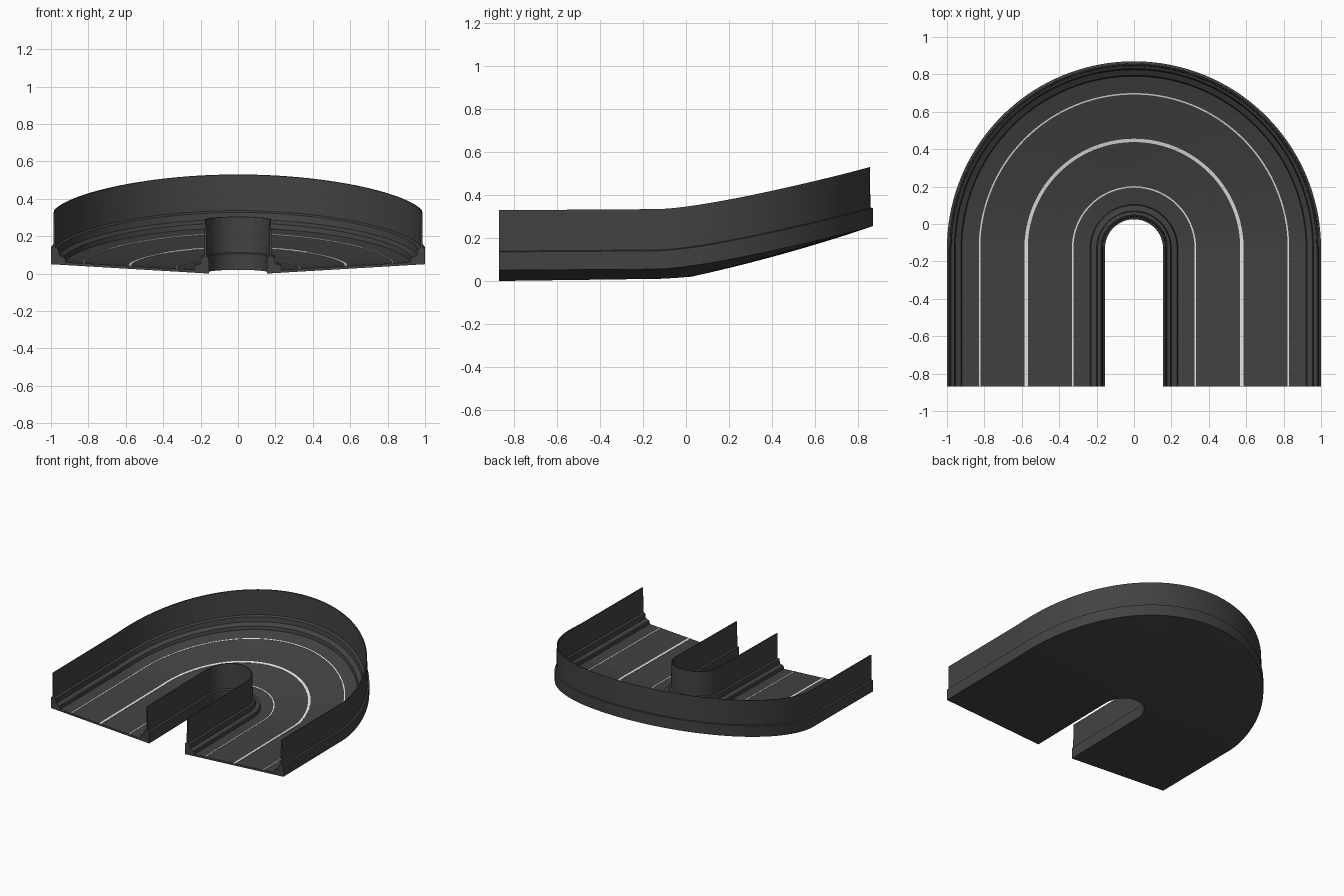
import bpy, bmesh, math

cube = bpy.data.objects.get("Cube")
if cube:
    bpy.data.objects.remove(cube, do_unlink=True)

INNER, OUTER = 0.155, 1.0      # radii of the two edges
FRONT, CENTRE = -0.87, -0.13   # y of the open ends and of the bend centre
ARC_STEPS, STRAIGHT_STEPS = 72, 6
THICK = 0.015                  # road slab thickness


def material(name, colour):
    mat = bpy.data.materials.new(name)
    mat.use_nodes = True
    mat.diffuse_color = colour
    mat.node_tree.nodes["Principled BSDF"].inputs["Base Color"].default_value = colour
    return mat


asphalt = material("dark grey", (0.055, 0.055, 0.055, 1))
paint = material("line white", (0.8, 0.8, 0.8, 1))

# Stations along the U: (direction x, direction y, centre y, straight rise, bend rise)
run = [i / STRAIGHT_STEPS for i in range(STRAIGHT_STEPS)]
stations = [(1, 0, FRONT + (CENTRE - FRONT) * t, t, 0) for t in run]
for i in range(ARC_STEPS + 1):
    a = math.pi * i / ARC_STEPS
    t = min(1, 2 * min(i, ARC_STEPS - i) / ARC_STEPS) ** 0.77
    stations.append((math.cos(a), math.sin(a), CENTRE, 1, t * t * (3 - 2 * t)))
stations += [(-1, 0, y, t, b) for _, _, y, t, b in reversed(stations[:STRAIGHT_STEPS])]


def place(r, h, station):
    """Point at radius r and height h above the banked underside."""
    dx, dy, cy, rise, bend = station
    s = (r - INNER) / (OUTER - INNER)
    low = 0.01 * rise + 0.01 * bend
    high = 0.05 + 0.005 * rise + 0.2 * bend
    base = low + (high - low) * s - 0.05 * bend * s * (1 - s)
    return (r * dx, cy + r * dy, base + h)


def sweep(name, loop, mat):
    """Sweep a closed (radius, height) loop along the U and cap both ends."""
    bm = bmesh.new()
    rings = [[bm.verts.new(place(r, h, st)) for r, h in loop] for st in stations]
    n = len(loop)
    for a, b in zip(rings, rings[1:]):
        for i in range(n):
            j = (i + 1) % n
            bm.faces.new((a[i], a[j], b[j], b[i]))
    bm.faces.new(rings[0])
    bm.faces.new(rings[-1][::-1])
    bmesh.ops.recalc_face_normals(bm, faces=bm.faces)
    mesh = bpy.data.meshes.new(name)
    bm.to_mesh(mesh)
    bm.free()
    mesh.materials.append(mat)
    obj = bpy.data.objects.new(name, mesh)
    bpy.context.collection.objects.link(obj)
    bpy.ops.object.select_all(action="DESELECT")
    obj.select_set(True)
    bpy.context.view_layer.objects.active = obj
    bpy.ops.object.shade_smooth_by_angle(angle=math.radians(25))
    return obj


# Road slab between the kerbs
KERB = 0.08
cuts = [INNER + KERB + (OUTER - INNER - 2 * KERB) * i / 12 for i in range(13)]
sweep("road_slab", [(r, 0) for r in cuts] + [(r, THICK) for r in reversed(cuts)], asphalt)

# Guard walls with foot block and kerb; first value is distance from the edge
wall = [(0, 0), (0, 0.085), (0.012, 0.09), (0.015, 0.28), (0.022, 0.28),
        (0.025, 0.09), (0.04, 0.085), (0.045, 0.05), (0.075, 0.04),
        (KERB, THICK), (KERB, 0)]
sweep("outer_wall", [(OUTER - d, h) for d, h in wall], asphalt)
sweep("inner_wall", [(INNER + d, h) for d, h in wall], asphalt)

# Painted lane lines
for name, r, width in (("inner_lane_line", 0.328, 0.008),
                       ("centre_line", 0.577, 0.018),
                       ("outer_lane_line", 0.826, 0.008)):
    a, b = r - width / 2, r + width / 2
    low, top = THICK - 0.002, THICK + 0.002
    sweep(name, [(a, low), (b, low), (b, top), (a, top)], paint)
